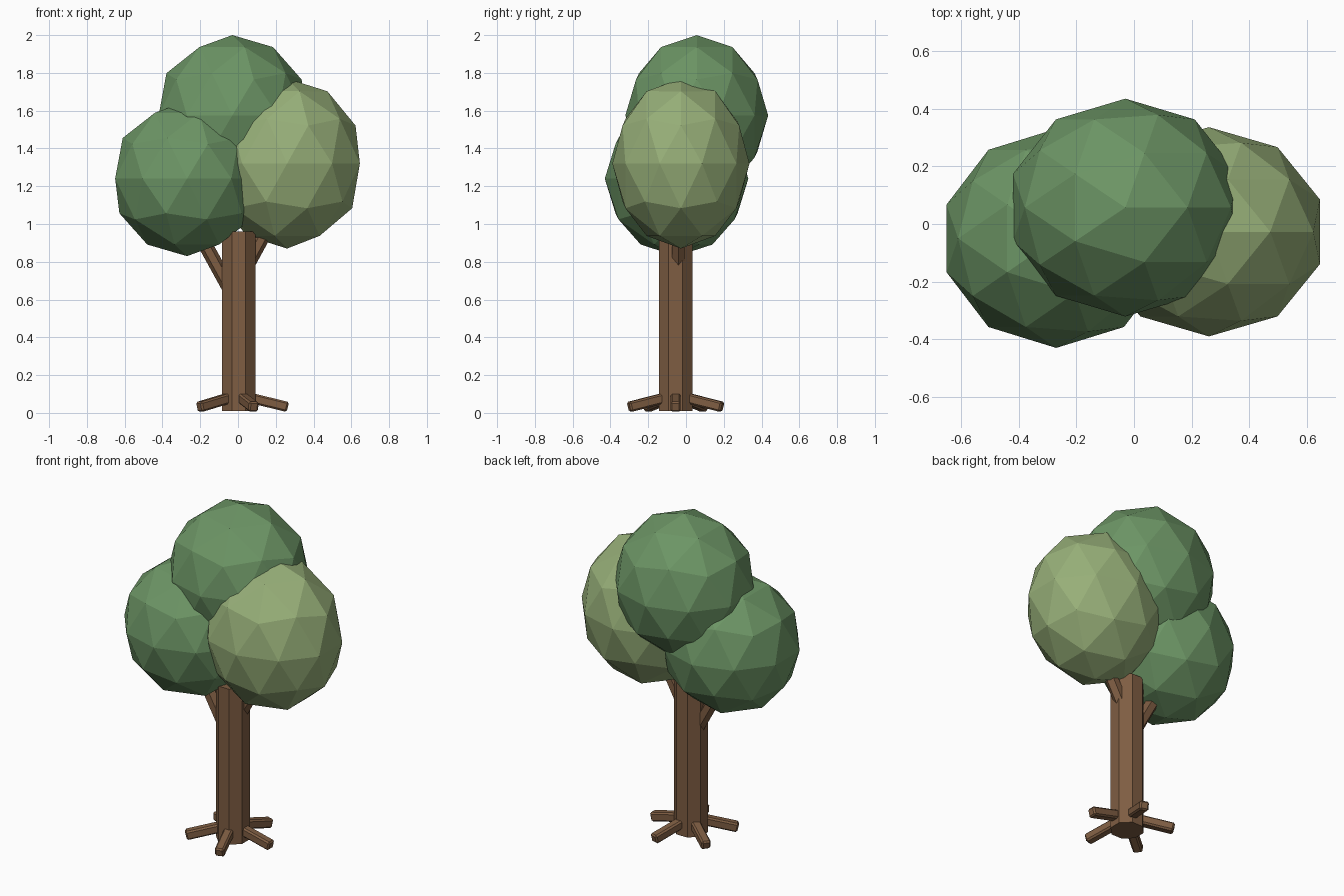
import bpy
from math import radians, cos, sin
from mathutils import Vector

if "Cube" in bpy.data.objects:
    bpy.data.objects.remove(bpy.data.objects["Cube"])


def material(name, rgb):
    m = bpy.data.materials.new(name)
    m.diffuse_color = (*rgb, 1)
    m.use_nodes = True
    m.node_tree.nodes["Principled BSDF"].inputs["Base Color"].default_value = m.diffuse_color
    return m


bark = material("bark", (0.21, 0.11, 0.055))
green = material("leaf_green", (0.15, 0.30, 0.13))
light_green = material("leaf_light_green", (0.31, 0.43, 0.19))


def finish(name, mat):
    ob = bpy.context.object
    ob.name = name
    ob.data.materials.append(mat)
    return ob


def aim(a, b):
    """Centre, length and rotation of a rod from a to b."""
    a, b = Vector(a), Vector(b)
    d = b - a
    return (a + b) / 2, d.length, d


# Foliage: three stretched low-poly balls
for name, centre, radii, mat in [
    ("left_foliage", (-0.27, -0.05, 1.24), (0.40, 0.38, 0.41), green),
    ("right_foliage", (0.26, -0.027, 1.32), (0.405, 0.363, 0.45), light_green),
    ("top_foliage", (-0.03, 0.057, 1.575), (0.41, 0.378, 0.425), green),
]:
    bpy.ops.mesh.primitive_ico_sphere_add(subdivisions=2, radius=1, location=centre)
    finish(name, mat).scale = radii

# Trunk: octagonal post, flat side to the front
TX, TY = 0.004, -0.055
bpy.ops.mesh.primitive_cylinder_add(vertices=8, radius=0.096, depth=0.95,
                                    location=(TX, TY, 0.485),
                                    rotation=(0, 0, radians(22.5)))
finish("trunk", bark)

# Branches reaching into the side foliage
for name, a, b in [
    ("left_branch", (0.0, -0.05, 0.575), (-0.25, -0.05, 1.03)),
    ("right_branch", (0.01, -0.04, 0.71), (0.25, -0.04, 1.15)),
]:
    mid, length, d = aim(a, b)
    bpy.ops.mesh.primitive_cylinder_add(vertices=6, radius=0.038, depth=length, location=mid)
    ob = finish(name, bark)
    ob.rotation_euler = d.to_track_quat('Z', 'Y').to_euler()

# Roots: five sloping chamfered bars around the trunk foot
for i in range(5):
    t = radians(72 * i)
    inner = (TX + 0.03 * cos(t), TY + 0.03 * sin(t), 0.087)
    outer = (TX + 0.26 * cos(t), TY + 0.26 * sin(t), 0.031)
    mid, length, d = aim(inner, outer)
    bpy.ops.mesh.primitive_cube_add(size=1, location=mid)
    ob = finish(f"root_{i + 1}", bark)
    ob.scale = (0.054, 0.054, length)
    ob.rotation_euler = d.to_track_quat('Z', 'Y').to_euler()
    bpy.ops.object.transform_apply(location=False, rotation=False, scale=True)
    bevel = ob.modifiers.new("chamfer", 'BEVEL')
    bevel.width = 0.009
    bevel.segments = 1
